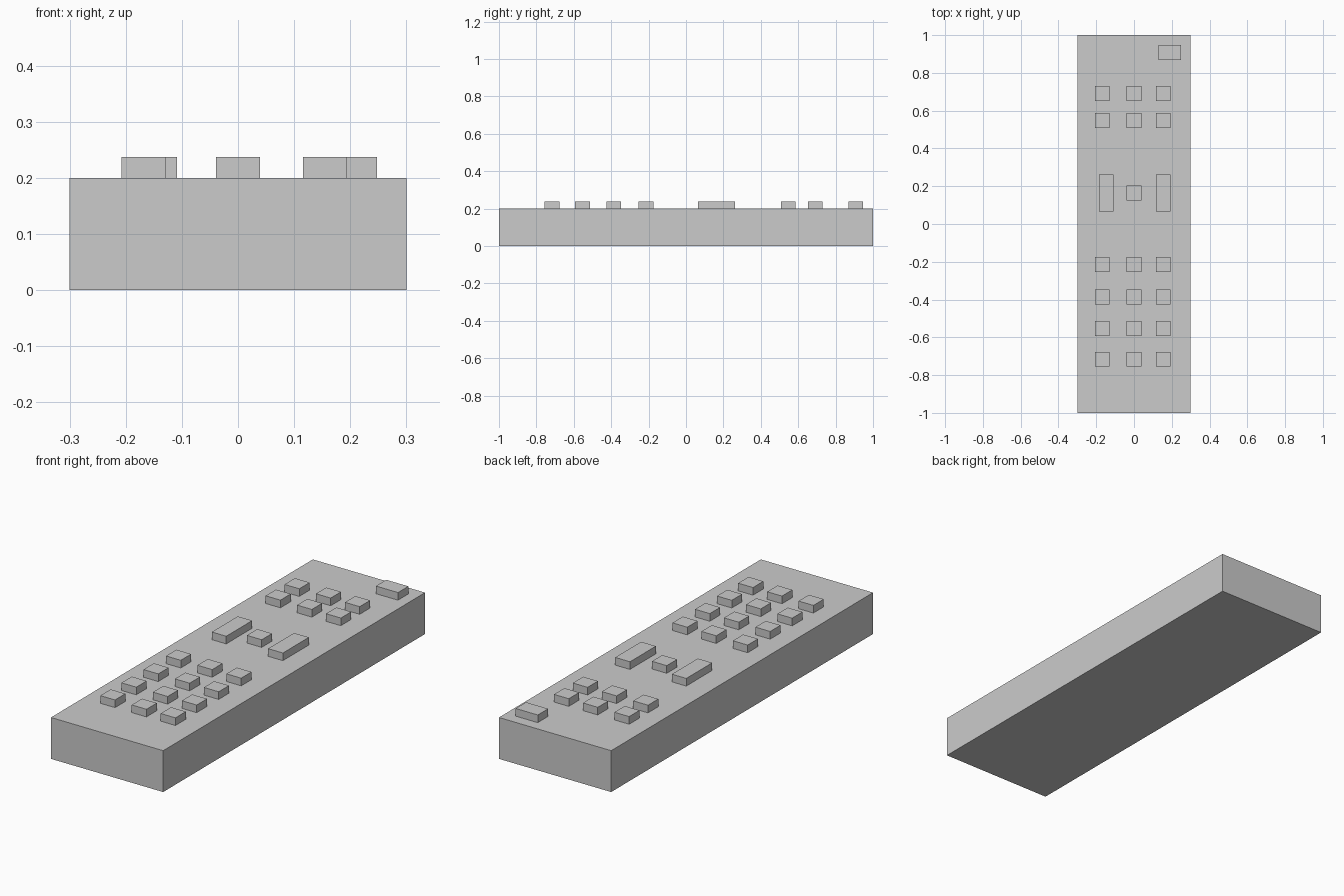
import bpy
import bmesh

if "Cube" in bpy.data.objects:
    bpy.data.objects.remove(bpy.data.objects["Cube"])

BODY_TOP = 0.2
BUTTON_TOP = 0.237
SINK = 0.005  # how far buttons are seated into the body


def box(name, centre, size, z0, z1):
    """Flat-faced box from an XY centre, XY size and Z range."""
    bm = bmesh.new()
    bmesh.ops.create_cube(bm, size=1.0)
    bmesh.ops.scale(bm, vec=(size[0], size[1], z1 - z0), verts=bm.verts)
    mesh = bpy.data.meshes.new(name)
    bm.to_mesh(mesh)
    bm.free()
    obj = bpy.data.objects.new(name, mesh)
    obj.location = (centre[0], centre[1], (z0 + z1) / 2)
    bpy.context.collection.objects.link(obj)
    return obj


def button(name, x, y, sx=0.079, sy=0.079):
    return box(name, (x, y), (sx, sy), BODY_TOP - SINK, BUTTON_TOP)


# Casing
box("body", (0, 0), (0.6, 2.0), 0, BODY_TOP)

# Three-column button rows: number pad and function keys
columns = (-0.168, 0.0, 0.155)
groups = {
    "number_button": (-0.716, -0.554, -0.386, -0.214),
    "function_button": (0.547, 0.691),
}
for name, rows in groups.items():
    for r, y in enumerate(rows):
        for c, x in enumerate(columns):
            button(f"{name}_{r + 1}_{c + 1}", x, y)

# Rocker keys with a square button between
button("left_rocker", -0.147, 0.164, sx=0.077, sy=0.198)
button("centre_button", 0.0, 0.164)
button("right_rocker", 0.155, 0.164, sy=0.198)

# Power button in the far corner
button("power_button", 0.189, 0.907, sx=0.118)
